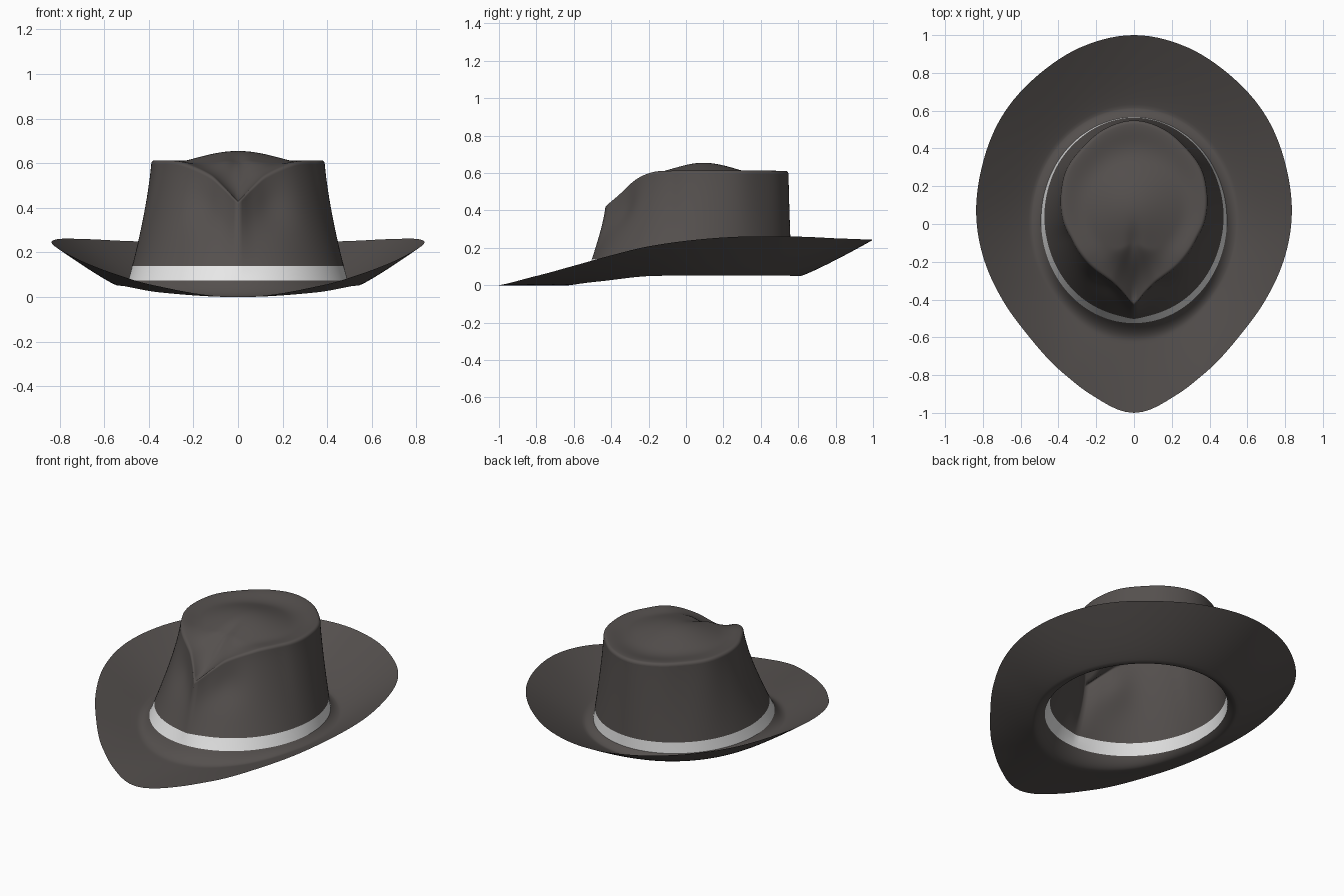
import bpy
import bmesh
from math import sin, cos, pi, radians, degrees, exp, hypot

cube = bpy.data.objects.get("Cube")
if cube:
    bpy.data.objects.remove(cube)

SIDES = 144          # steps around the hat
CENTRE_Y = 0.02      # shared axis of all the rings
BAND_LOW, BAND_HIGH = 0.075, 0.14


def material(name, rgb):
    mat = bpy.data.materials.new(name)
    mat.use_nodes = True
    colour = (*rgb, 1)
    mat.diffuse_color = colour
    bsdf = mat.node_tree.nodes["Principled BSDF"]
    bsdf.inputs["Base Color"].default_value = colour
    bsdf.inputs["Roughness"].default_value = 0.8
    return mat


felt = material("charcoal felt", (0.09, 0.08, 0.076))
ribbon = material("pale ribbon", (0.8, 0.8, 0.8))


def outline(keys, pointed=False):
    """Smooth value by angle in degrees, 0 at the front and 180 at the back."""
    def slope(i):
        if 0 < i < len(keys) - 1:
            a, b = keys[i - 1], keys[i + 1]
        elif i == 0 and pointed:
            a, b = keys[0], keys[1]
        else:
            return 0
        return (b[1] - a[1]) / (b[0] - a[0])

    def value(angle):
        i = max(k for k in range(len(keys) - 1) if keys[k][0] <= angle)
        (a, va), (b, vb) = keys[i], keys[i + 1]
        w, t = b - a, (angle - a) / (b - a)
        s = t * t * (3 - 2 * t)
        return (va + (vb - va) * s + slope(i) * w * t * (1 - t) ** 2
                - slope(i + 1) * w * t * t * (1 - t))
    return value


def smoothstep(low, high, v):
    t = min(1, max(0, (v - low) / (high - low)))
    return t * t * (3 - 2 * t)


# Egg-shaped brim edge and its upward sweep
brim_r = outline([(0, 1.02), (14, .95), (24, .896), (42, .83), (59, .814), (74, .82),
                  (92, .836), (109, .853), (130, .893), (147, .922), (164, .96), (180, .98)])
brim_z = outline([(0, 0), (24, .05), (42, .105), (59, .16), (74, .207), (92, .243),
                  (109, .26), (130, .26), (150, .25), (180, .243)])

# Lowest line of the brim around the crown
trough_z = outline([(0, 0), (35, .02), (70, .05), (180, .05)])
trough_gap = outline([(0, .1), (50, .06), (180, .05)])

# Teardrop ridge round the top of the crown
ridge_r = outline([(0, .45), (9, .385), (22, .345), (49, .333), (73, .345), (87, .37),
                   (111, .413), (127, .447), (145, .472), (162, .507), (180, .528)], True)
ridge_z = outline([(0, .43), (9, .49), (22, .55), (49, .602), (70, .612), (180, .612)], True)


def base_r(angle):
    a, b = .492, .545
    t = radians(angle)
    return a * b / hypot(b * sin(t), a * cos(t))


def wall(angle, z):
    """Radius of the crown side at a height."""
    u = (z - BAND_LOW) / (ridge_z(angle) - BAND_LOW)
    f = 1 - max(0, 1 - u) ** 1.3
    r = base_r(angle) * (1 - f) + ridge_r(angle) * f
    pinch = exp(-((angle - 24) / 14) ** 2 - ((u - .68) / .22) ** 2)
    return r - .02 * pinch


def brim_profile(angle, t):
    r0, r1, r2 = base_r(angle), base_r(angle) + trough_gap(angle), brim_r(angle)
    low = trough_z(angle)
    if t < .3:
        k = t / .3
        return r0 + (r1 - r0) * k, low + (BAND_LOW - low) * (1 - k) ** 2
    k = (t - .3) / .7
    return r1 + (r2 - r1) * k, low + (brim_z(angle) - low) * k ** 1.12


def band_profile(angle, t):
    z = BAND_LOW + (BAND_HIGH - BAND_LOW) * t
    return wall(angle, z), z


def side_profile(angle, t):
    z = BAND_HIGH + (ridge_z(angle) - .018 - BAND_HIGH) * t
    return wall(angle, z), z


def top_profile(angle, t):
    """Rounded ridge, sunken groove and central dome."""
    rim_r, rim_z = wall(angle, ridge_z(angle) - .018), ridge_z(angle)
    if t < .15:
        k = t / .15 * pi / 2
        return rim_r - .018 * (1 - cos(k)), rim_z - .018 * (1 - sin(k))
    s = 1 - (t - .15) / .85
    r = (rim_r - .018) * s
    x, y = r * sin(radians(angle)), CENTRE_Y - r * cos(radians(angle))
    dome = .565 + .09 * exp(-.69 * ((x / .24) ** 2 + ((y - .09) / .22) ** 2))
    dome -= .014 * exp(-(x / .035) ** 2 - ((y + .12) / .1) ** 2)
    start = .6 - .3 * exp(-(angle / 25) ** 2)
    w = smoothstep(start, 1, s)
    return r, dome * (1 - w) + rim_z * w


def sheet(name, profile, steps, mat):
    """Sweep a profile around the hat axis."""
    bm = bmesh.new()
    rings = []
    for j in range(steps + 1):
        ring = []
        for i in range(SIDES):
            turn = 2 * pi * i / SIDES
            angle = min(180, degrees(min(turn, 2 * pi - turn)))
            r, z = profile(angle, j / steps)
            ring.append(bm.verts.new((r * sin(turn), CENTRE_Y - r * cos(turn), z)))
        rings.append(ring)
    for a, b in zip(rings, rings[1:]):
        for i in range(SIDES):
            k = (i + 1) % SIDES
            bm.faces.new((a[i], a[k], b[k], b[i]))
    bmesh.ops.remove_doubles(bm, verts=bm.verts, dist=1e-5)
    bm.normal_update()
    if sum(f.normal.z for f in bm.faces) < 0:
        bmesh.ops.reverse_faces(bm, faces=bm.faces)
    for f in bm.faces:
        f.smooth = True
    mesh = bpy.data.meshes.new(name)
    bm.to_mesh(mesh)
    bm.free()
    mesh.materials.append(mat)
    obj = bpy.data.objects.new(name, mesh)
    bpy.context.collection.objects.link(obj)
    return obj


sheet("brim", brim_profile, 30, felt)
sheet("hat_band", band_profile, 3, ribbon)
sheet("crown_side", side_profile, 24, felt)
sheet("crown_top", top_profile, 40, felt)
